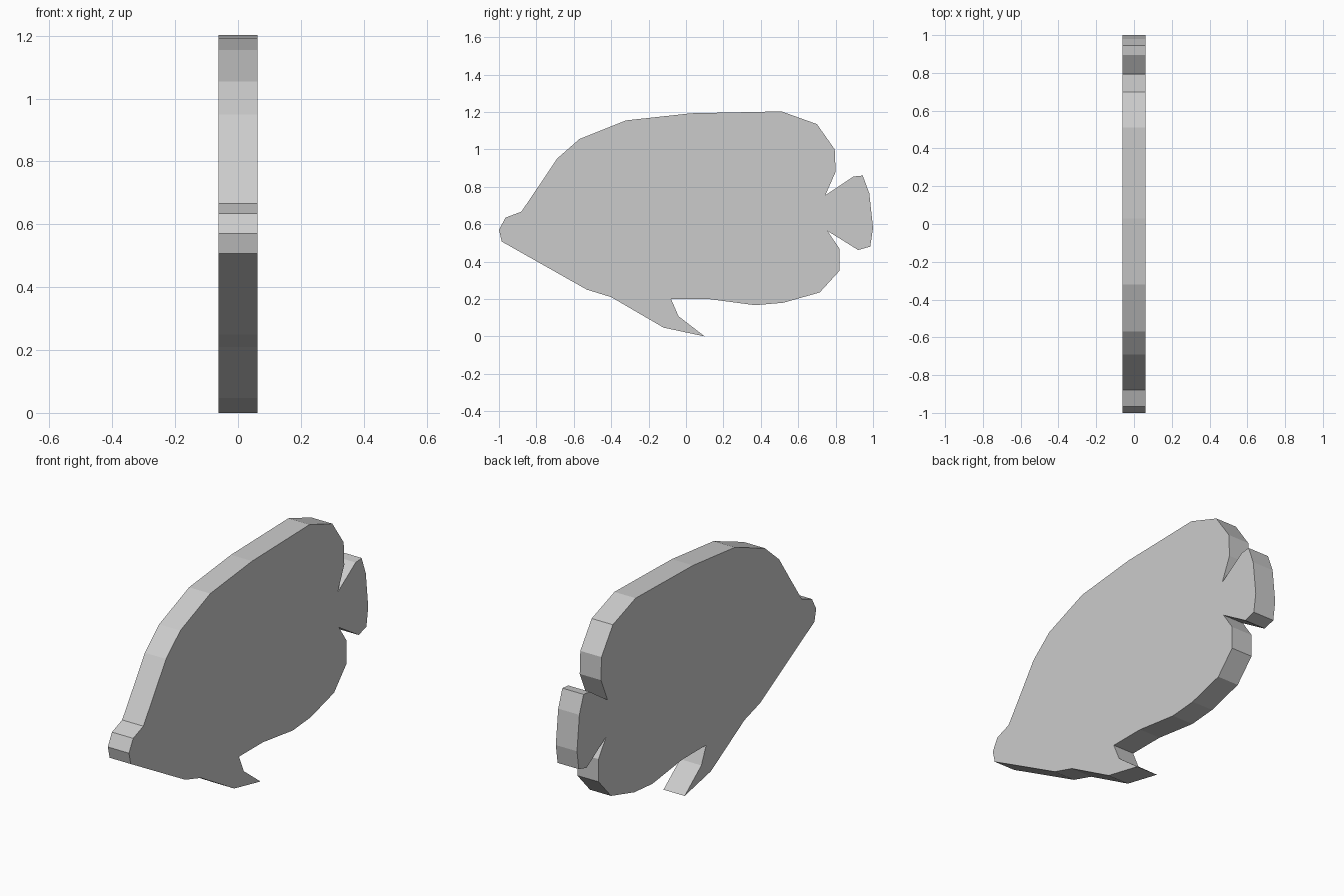
import bpy, bmesh

if "Cube" in bpy.data.objects:
    bpy.data.objects.remove(bpy.data.objects["Cube"])

HALF_WIDTH = 0.062

# Side outline (y, z), walked from the mouth over the back
back = [(-1, 0.57), (-0.965, 0.635), (-0.88, 0.667), (-0.79, 0.80), (-0.69, 0.95),
        (-0.57, 1.055), (-0.32, 1.155), (0.03, 1.193), (0.51, 1.203), (0.70, 1.135),
        (0.795, 1.0), (0.80, 0.88)]
tail = [(0.745, 0.755), (0.895, 0.855), (0.945, 0.86), (0.98, 0.765), (1, 0.58),
        (0.985, 0.48), (0.92, 0.462), (0.755, 0.565)]
belly = [(0.82, 0.47), (0.82, 0.35), (0.715, 0.235), (0.52, 0.18), (0.37, 0.167),
         (0.12, 0.20), (-0.08, 0.20)]
lower_fin = [(-0.04, 0.108), (0.10, 0.0), (-0.12, 0.047)]
jaw = [(-0.40, 0.21), (-0.53, 0.25), (-0.985, 0.507)]
outline = back + tail + belly + lower_fin + jaw

# Flat cut-out body: one face pushed through its thickness
bm = bmesh.new()
face = bm.faces.new([bm.verts.new((-HALF_WIDTH, y, z)) for y, z in outline])
side = bmesh.ops.extrude_face_region(bm, geom=[face], use_keep_orig=True)
moved = [g for g in side["geom"] if isinstance(g, bmesh.types.BMVert)]
bmesh.ops.translate(bm, vec=(2 * HALF_WIDTH, 0, 0), verts=moved)
bmesh.ops.recalc_face_normals(bm, faces=bm.faces)

mesh = bpy.data.meshes.new("fish_body")
bm.to_mesh(mesh)
bm.free()
bpy.context.collection.objects.link(bpy.data.objects.new("fish_body", mesh))
